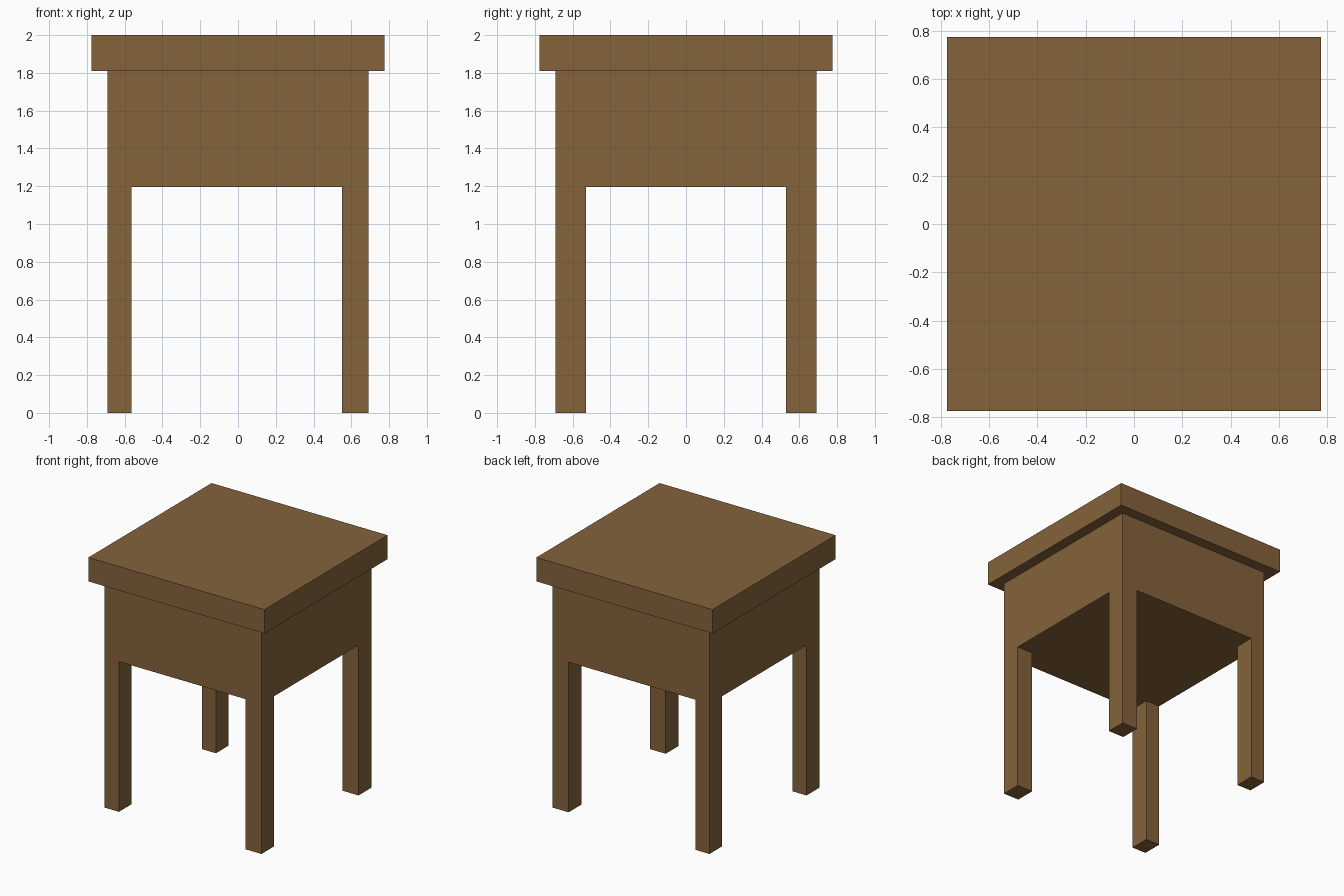
import bpy
import bmesh
from mathutils import Vector

if "Cube" in bpy.data.objects:
    bpy.data.objects.remove(bpy.data.objects["Cube"])

wood = bpy.data.materials.new("wood")
wood.diffuse_color = (0.235, 0.125, 0.045, 1)
wood.use_nodes = True
wood.node_tree.nodes["Principled BSDF"].inputs["Base Color"].default_value = wood.diffuse_color


def box(name, low, high):
    """Add a wooden box spanning two opposite corners."""
    low, high = Vector(low), Vector(high)
    bm = bmesh.new()
    bmesh.ops.create_cube(bm, size=1)
    bmesh.ops.scale(bm, vec=high - low, verts=bm.verts)
    bmesh.ops.translate(bm, vec=(low + high) / 2, verts=bm.verts)
    mesh = bpy.data.meshes.new(name)
    bm.to_mesh(mesh)
    bm.free()
    mesh.materials.append(wood)
    obj = bpy.data.objects.new(name, mesh)
    bpy.context.collection.objects.link(obj)
    return obj


TOP, BODY = 0.775, 0.69            # half widths
LEG_H, BODY_TOP, HEIGHT = 1.195, 1.81, 2.0
LEG_DEPTH = 0.16

# Overhanging slab top and solid cabinet body
box("table_top", (-TOP, -TOP, BODY_TOP), (TOP, TOP, HEIGHT))
box("body", (-BODY, -BODY, LEG_H), (BODY, BODY, BODY_TOP))

# Corner legs flush with the body; the right pair is slightly wider
for side, x0, x1 in (("left", -BODY, -0.565), ("right", 0.55, BODY)):
    for end, y0 in (("front", -BODY), ("back", BODY - LEG_DEPTH)):
        box(f"{end}_{side}_leg", (x0, y0, 0), (x1, y0 + LEG_DEPTH, LEG_H))
